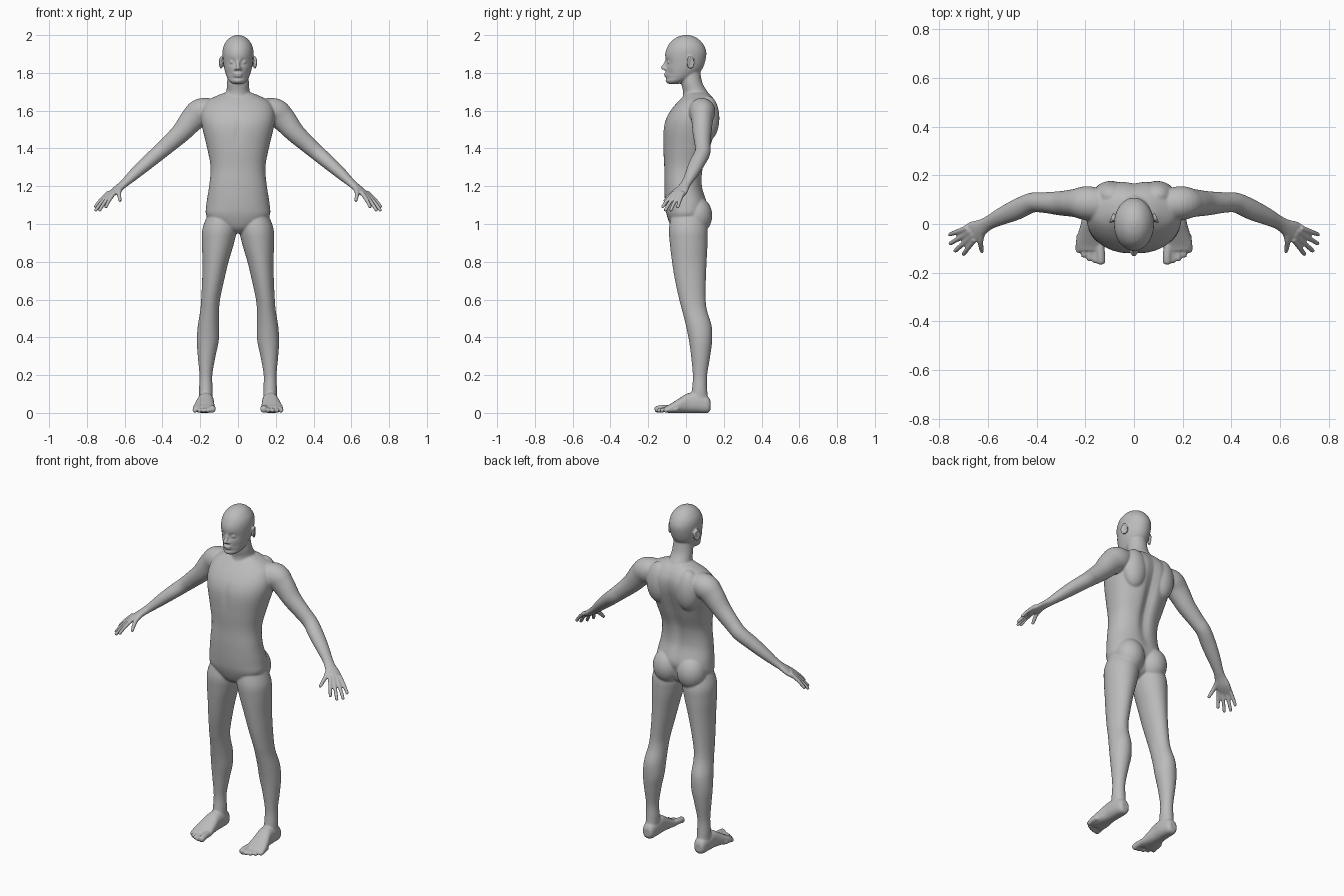
import bpy, bmesh, math
from math import sin, cos, pi, tau, exp
from mathutils import Vector, Matrix

cube = bpy.data.objects.get("Cube")
if cube:
    bpy.data.objects.remove(cube, do_unlink=True)

RIGHT, BACK, UP = Matrix.Identity(3)
grey = (.5, .5, .5, 1)
skin = bpy.data.materials.new("plain grey")
skin.use_nodes = True
skin.diffuse_color = grey
skin.node_tree.nodes["Principled BSDF"].inputs["Base Color"].default_value = grey

bm = bmesh.new()


def spline(keys, steps):
    """Smooth curve through tuples of numbers."""
    knots = [Vector(key) for key in keys]
    knots = [knots[0], *knots, knots[-1]]
    curve = []
    for before, start, end, after in zip(knots, knots[1:], knots[2:], knots[3:]):
        leave, arrive = (end - before) / 2, (after - start) / 2
        for step in range(steps):
            t = step / steps
            blend = t * t * (3 - t - t)
            curve.append(start.lerp(end, blend) + leave * (t * (1 - t) ** 2)
                         - arrive * (t * t * (1 - t)))
    return curve + [knots[-1]]


def skin_rings(rings, closed=False):
    """Join rings of vertices with quads, capping the ends unless closed."""
    following = rings[1:] + rings[:1] if closed else rings[1:]
    for ring, other in zip(rings, following):
        for j in range(len(ring)):
            bm.faces.new((ring[j - 1], ring[j], other[j], other[j - 1]))
    if not closed:
        bm.faces.new(rings[0])
        bm.faces.new(rings[-1])


def loft(keys, side=None, up=None, mirror=1, power=2, shape=None, steps=5, segments=40):
    """Skin oval rings given as (x, y, z, half width, half height)."""
    points = spline(keys, steps)
    last = len(points) - 1
    rings = []
    for index, point in enumerate(points):
        across, rise = side, up
        if side is None:
            heading = points[min(index + 1, last)] - points[max(index - 1, 0)]
            heading = Vector(heading[:3]).normalized()
            across = heading.cross(UP).normalized()
            rise = across.cross(heading)
        ring = []
        for j in range(segments):
            c, s = cos(tau * j / segments), sin(tau * j / segments)
            co = Vector(point[:3])
            co += across * math.copysign(abs(c) ** (2 / power), c) * point[3]
            co += rise * math.copysign(abs(s) ** (2 / power), s) * point[4]
            if shape:
                shape(co, s < 0)
            co.x *= mirror
            ring.append(bm.verts.new(co))
        rings.append(ring)
    skin_rings(rings)


def column(rows, **options):
    """Upright loft from rows of (z, half width, front y, back y, optional x)."""
    loft([(*(x or [0]), (front + back) / 2, z, width, (back - front) / 2)
          for z, width, front, back, *x in rows], side=RIGHT, up=BACK, **options)


def ball(center, size, turn=0):
    matrix = Matrix.Translation(center) @ Matrix.Rotation(turn, 4, 'Z') @ Matrix.Diagonal((*size, 1))
    bmesh.ops.create_uvsphere(bm, u_segments=24, v_segments=16, radius=1, matrix=matrix)


def digit(points, start, end, mirror):
    """Finger or toe: tapered tube with a rounded end."""
    path = [Vector(point) for point in points]
    radii = [start + (end - start) * i / (len(path) - 1) for i in range(len(path))]
    tip = path[-1] + (path[-1] - path[-2]).normalized() * end / 2
    keys = [(*point, r, r) for point, r in zip(path, radii)]
    loft(keys + [(*tip, end / 2, end / 2)], mirror=mirror, segments=16)


def bump(value, center, width):
    return exp(-((value - center) / width) ** 2)


def torso_shape(co, front):
    """Groove along the spine and between the breasts."""
    if front:
        co.y += .006 * bump(co.x, 0, .02) * bump(co.z, 1.5, .07)
    else:
        co.y -= .022 * bump(co.x, 0, .03) * bump(co.z, 1.4, .22)


def face_shape(co, front):
    """Eye sockets, hollow cheeks and the dip above the chin."""
    if front:
        co.y += .014 * bump(abs(co.x), .031, .016) * bump(co.z, 1.857, .013)
        co.y += .006 * bump(abs(co.x), .045, .015) * bump(co.z, 1.795, .02)
        co.y += .006 * bump(co.z, 1.772, .006)


def ear(mirror):
    """Flat lobe with a raised rim."""
    center = Vector((mirror * .09, .024, 1.855))
    ball(center - RIGHT * mirror * .005, (.007, .017, .03), mirror * .35)
    place = Matrix.Translation(center) @ Matrix.Rotation(mirror * .35, 4, 'Z')
    rings = []
    for i in range(24):
        around = tau * i / 24
        ring = []
        for j in range(8):
            out, swell = .006 * sin(tau * j / 8), .006 * cos(tau * j / 8)
            co = Vector((out, (.017 + swell) * cos(around), (.028 + swell) * sin(around)))
            ring.append(bm.verts.new(place @ co))
        rings.append(ring)
    skin_rings(rings, closed=True)


# Torso
column([(.95, .03, -.04, .04), (.98, .1, -.075, .08), (1.04, .165, -.1, .1),
        (1.1, .168, -.11, .115), (1.2, .153, -.115, .088), (1.3, .145, -.115, .095),
        (1.4, .163, -.12, .13), (1.5, .187, -.12, .162), (1.56, .196, -.105, .175),
        (1.61, .19, -.075, .174), (1.65, .165, -.04, .158), (1.68, .11, -.01, .135),
        (1.695, .07, 0, .115)], power=2.25, shape=torso_shape, segments=64)

# Neck
column([(1.62, .1, -.03, .15), (1.69, .065, -.015, .12),
        (1.75, .058, -.025, .086), (1.85, .05, -.03, .07)])

# Head
column([(1.74, .018, -.085, -.05), (1.747, .036, -.1, -.02), (1.765, .053, -.106, .02),
        (1.8, .067, -.107, .07), (1.84, .076, -.106, .095), (1.9, .082, -.11, .108),
        (1.94, .077, -.097, .098), (1.97, .06, -.075, .076), (1.99, .038, -.045, .048),
        (2, .012, -.012, .018)], shape=face_shape, segments=72, steps=8)

# Nose, lips and chin
loft([(0, -.1, 1.868, .008, .01), (0, -.11, 1.848, .009, .01),
      (0, -.122, 1.828, .012, .012), (0, -.119, 1.817, .01, .008)], side=RIGHT, up=BACK)
ball((0, -.105, 1.795), (.024, .012, .006))
ball((0, -.104, 1.783), (.021, .012, .006))
ball((0, -.097, 1.759), (.022, .012, .012))

for m in (1, -1):
    # Nostril, closed eye and ear
    ball((m * .013, -.109, 1.821), (.009, .012, .008))
    ball((m * .031, -.089, 1.857), (.015, .011, .009))
    ear(m)

    # Shoulder blade and buttock
    ball((m * .095, .115, 1.56), (.075, .062, .12))
    ball((m * .079, .055, 1.045), (.084, .084, .1))

    # Arm from inside the chest to the knuckles
    loft([(.1, .075, 1.61, .06, .05), (.19, .085, 1.595, .07, .072),
          (.24, .086, 1.555, .058, .066), (.3, .085, 1.485, .05, .053),
          (.37, .088, 1.42, .042, .045), (.42, .087, 1.376, .041, .041),
          (.48, .06, 1.325, .042, .037), (.54, .033, 1.272, .036, .031),
          (.59, .008, 1.226, .029, .023), (.62, -.01, 1.2, .032, .019),
          (.655, -.03, 1.17, .043, .017), (.695, -.05, 1.14, .034, .008)], mirror=m)

    # Fanned fingers
    for i in range(4):
        arch = sin(pi * i / 3)
        angle = .19 * i - .93
        reach = .06 + .02 * arch
        knuckle = Vector((.664 + .012 * i, .018 * i - .076, 1.15))
        stretch = Vector((cos(angle), sin(angle), -1)) * reach
        digit([knuckle - stretch * .3, knuckle + stretch / 2 + UP * .005, knuckle + stretch],
              .012, .009, m)

    # Thumb
    digit([(.62, -.02, 1.195), (.63, -.07, 1.165), (.624, -.112, 1.123)], .016, .009, m)

    # Leg
    column([(1.07, .06, -.07, .08, .09), (.98, .09, -.09, .112, .097),
            (.9, .085, -.086, .114, .106), (.8, .069, -.074, .109, .119),
            (.7, .058, -.058, .105, .132), (.6, .05, -.036, .104, .145),
            (.54, .05, -.02, .112, .15), (.46, .057, 0, .136, .156),
            (.38, .058, .016, .138, .16), (.3, .047, .027, .128, .166),
            (.2, .034, .036, .112, .17), (.13, .036, .032, .112, .17),
            (.06, .036, .02, .118, .17)], mirror=m)

    # Foot
    loft([(.17, .13, .04, .02, .022), (.17, .115, .043, .034, .043),
          (.17, .06, .052, .042, .052), (.172, .01, .052, .044, .052),
          (.177, -.04, .037, .053, .037), (.18, -.085, .023, .06, .023),
          (.18, -.11, .018, .052, .016)], side=RIGHT, up=UP, mirror=m, power=2.4)

    # Toes in a curved row, the inner one thickest
    for i in range(5):
        radius = .012 if i else .018
        tip = Vector((.136 + .023 * i, .0028 * i * i - .157, radius))
        root = tip + BACK * .07 + RIGHT * (.18 - tip.x) * .1 + UP * .008
        digit([root, tip + BACK * .025 + UP * .005, tip], radius, radius, m)

# Fuse all parts into one smooth skin
bmesh.ops.recalc_face_normals(bm, faces=bm.faces[:])
mesh = bpy.data.meshes.new("body")
bm.to_mesh(mesh)
bm.free()
mesh.materials.append(skin)
body = bpy.data.objects.new("body", mesh)
bpy.context.collection.objects.link(body)
fuse = body.modifiers.new("fuse", 'REMESH')
fuse.mode = 'VOXEL'
fuse.voxel_size = .005
fuse.use_smooth_shade = True
soften = body.modifiers.new("soften", 'SMOOTH')
soften.factor = .5
soften.iterations = 6
